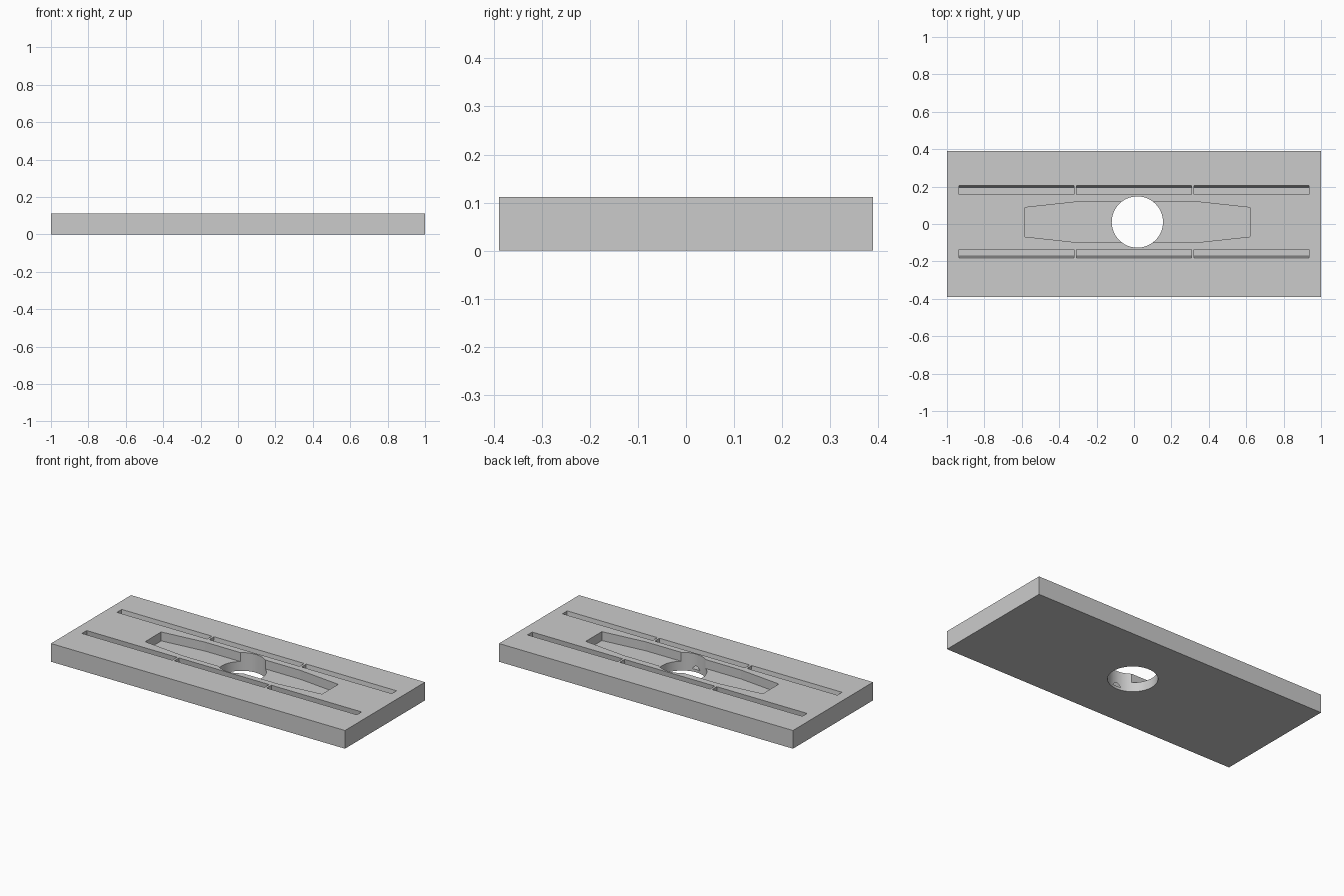
import bpy, bmesh, math
from mathutils import Vector

cube = bpy.data.objects.get("Cube")
if cube:
    bpy.data.objects.remove(cube, do_unlink=True)

LENGTH, WIDTH, HEIGHT = 2.0, 0.778, 0.112

grey = bpy.data.materials.new("light grey")
grey.use_nodes = True
colour = (0.6, 0.6, 0.6, 1)
grey.diffuse_color = colour
grey.node_tree.nodes["Principled BSDF"].inputs["Base Color"].default_value = colour


def prism(name, outline, sweep):
    """Solid made by sweeping a closed outline of 3D points along a vector."""
    bm = bmesh.new()
    face = bm.faces.new([bm.verts.new(p) for p in outline])
    moved = bmesh.ops.extrude_face_region(bm, geom=[face])["geom"]
    bmesh.ops.translate(bm, vec=Vector(sweep),
                        verts=[v for v in moved if isinstance(v, bmesh.types.BMVert)])
    bmesh.ops.recalc_face_normals(bm, faces=bm.faces)
    mesh = bpy.data.meshes.new(name)
    bm.to_mesh(mesh)
    bm.free()
    mesh.materials.append(grey)
    obj = bpy.data.objects.new(name, mesh)
    bpy.context.collection.objects.link(obj)
    return obj


# Main plate
hx, hy = LENGTH / 2, WIDTH / 2
plate = prism("base_plate", [(-hx, -hy, 0), (hx, -hy, 0), (hx, hy, 0), (-hx, hy, 0)],
              (0, 0, HEIGHT))
cutters = []

# Shallow tapered pocket
cx, cy = 0.018, 0.01
half = [(-0.602, 0.078), (-0.325, 0.108), (0.325, 0.108), (0.602, 0.078)]
outline = half + [(x, -y) for x, y in reversed(half)]
cutters.append(prism("pocket_cutter",
                     [(cx + x, cy + y, HEIGHT - 0.055) for x, y in outline], (0, 0, 0.1)))

# Round through hole
radius, steps = 0.137, 96
ring = [(cx + radius * math.cos(math.tau * i / steps),
         0.0105 + radius * math.sin(math.tau * i / steps), -0.05) for i in range(steps)]
cutters.append(prism("hole_cutter", ring, (0, 0, 0.25)))

# Two mirrored rows of three slots leaning towards the middle
depth, lean, rise = 0.095, 0.011, 0.02
inner, outer = 0.147, 0.193
over = lean * rise / depth
profile = [(inner - lean, -depth), (outer - lean, -depth),
           (outer + over, rise), (inner + over, rise)]
for side, row in ((1, "back"), (-1, "front")):
    for x0, x1 in ((-0.935, -0.321), (-0.307, 0.307), (0.321, 0.935)):
        cutters.append(prism(row + "_slot_cutter",
                             [(x0, 0.012 + side * y, HEIGHT + z) for y, z in profile],
                             (x1 - x0, 0, 0)))

# Cut the plate and keep the finished mesh
for cutter in cutters:
    cutter.hide_render = True
    mod = plate.modifiers.new(cutter.name, "BOOLEAN")
    mod.operation = "DIFFERENCE"
    mod.solver = "EXACT"
    mod.object = cutter
bpy.context.view_layer.update()
result = bpy.data.meshes.new_from_object(
    plate.evaluated_get(bpy.context.evaluated_depsgraph_get()))
plate.modifiers.clear()
plate.data = result
result.name = "base_plate"
result.materials.clear()
result.materials.append(grey)
for face in result.polygons:
    face.material_index = 0
for cutter in cutters:
    bpy.data.objects.remove(cutter, do_unlink=True)

# Smooth hole wall, sharp edges elsewhere
bpy.ops.object.select_all(action="DESELECT")
plate.select_set(True)
bpy.context.view_layer.objects.active = plate
bpy.ops.object.shade_smooth_by_angle(angle=math.radians(5))
